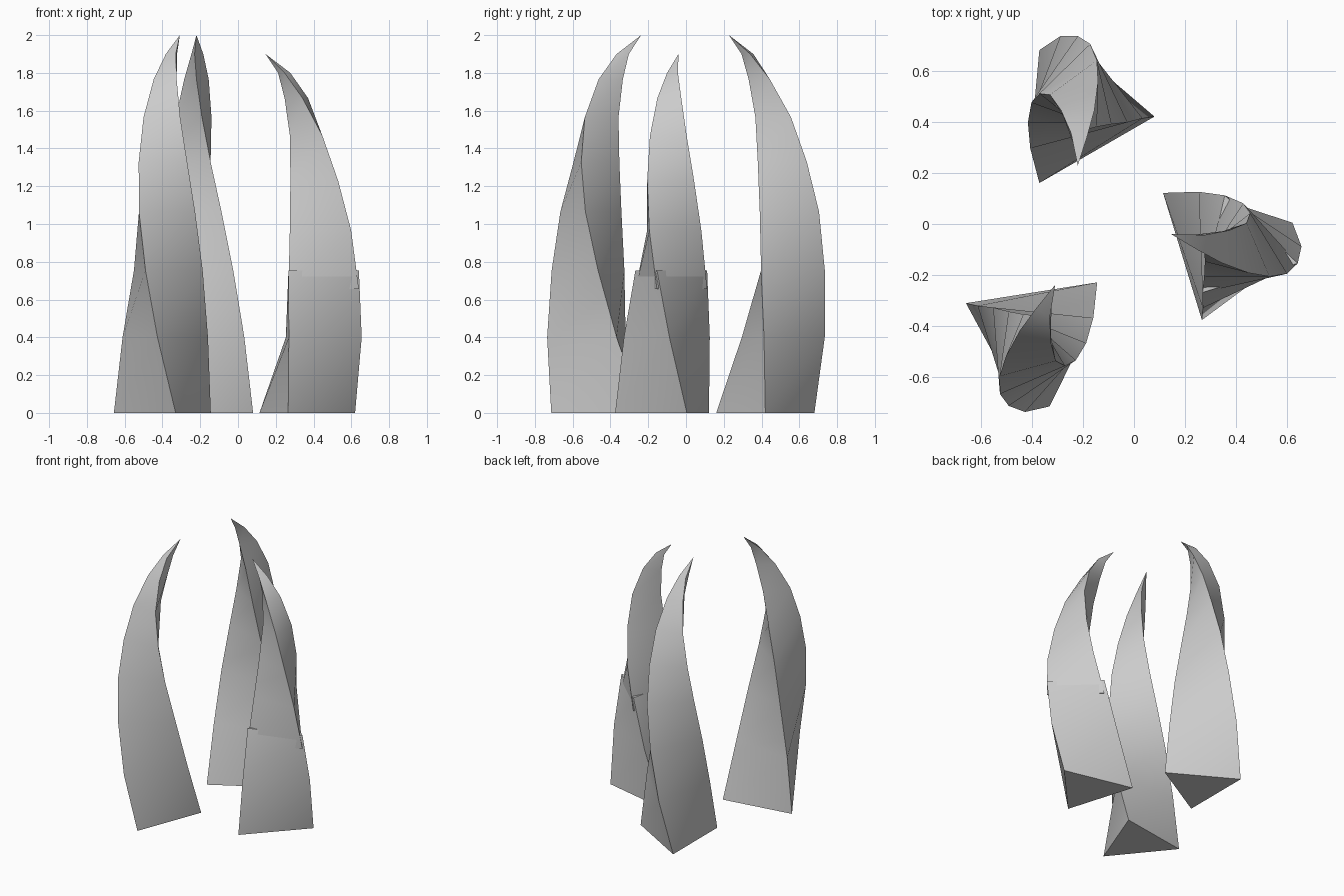
import bpy
import bmesh
from math import radians, cos, sin

cube = bpy.data.objects.get("Cube")
if cube:
    bpy.data.objects.remove(cube, do_unlink=True)

# One plain stone colour
GREY = (0.6, 0.6, 0.6, 1.0)
stone = bpy.data.materials.new("stone_grey")
stone.use_nodes = True
stone.diffuse_color = GREY
bsdf = next(n for n in stone.node_tree.nodes if n.type == 'BSDF_PRINCIPLED')
bsdf.inputs["Base Color"].default_value = GREY

# Spine of a claw: (sideways bend, height) for each level, ending at the tip
SPINE = [(0, 0), (0.061, 0.40), (0.09, 0.755), (0.103, 1.066), (0.09, 1.328),
         (0.056, 1.566), (-0.0135, 1.766), (-0.09, 1.90), (-0.1925, 2.0)]
RADIUS = 0.30
TWIST = -15          # degrees per level
LAST = len(SPINE) - 1


def claw(name, centre, turn, first=0, last=LAST, drop=0.0):
    """Twisting, tapering three-sided spike between two spine levels."""
    bm = bmesh.new()
    t = radians(turn)

    def vert(x, y, z):
        return bm.verts.new((centre[0] + x * cos(t) - y * sin(t),
                             centre[1] + x * sin(t) + y * cos(t), z - drop))

    rings = []
    for k in range(first, last + 1):
        bend, z = SPINE[k]
        if k == LAST:
            rings.append([vert(0, bend, z)])
            continue
        r = RADIUS * (1 - k / LAST)
        angles = [radians(120 * i + TWIST * k) for i in range(3)]
        rings.append([vert(r * cos(a), bend + r * sin(a), z) for a in angles])

    # Walls, split along the diagonal that follows the twist
    for low, high in zip(rings, rings[1:]):
        for i in range(3):
            j = (i + 1) % 3
            if len(high) == 1:
                bm.faces.new((low[i], low[j], high[0]))
            else:
                bm.faces.new((low[i], low[j], high[j]))
                bm.faces.new((low[i], high[j], high[i]))
    # End caps
    bm.faces.new(rings[0][::-1])
    if len(rings[-1]) == 3:
        bm.faces.new(rings[-1])
    bmesh.ops.recalc_face_normals(bm, faces=bm.faces[:])

    mesh = bpy.data.meshes.new(name)
    bm.to_mesh(mesh)
    bm.free()
    mesh.materials.append(stone)
    obj = bpy.data.objects.new(name, mesh)
    bpy.context.collection.objects.link(obj)
    bpy.ops.object.select_all(action='DESELECT')
    obj.select_set(True)
    bpy.context.view_layer.objects.active = obj
    bpy.ops.object.shade_smooth_by_angle(angle=radians(30))
    return obj


# Two whole claws, and one broken claw whose upper part has sunk into its stump
claw("front_right_claw", (-0.377, -0.417), 159)
claw("back_right_claw", (-0.22, 0.42), 0)
claw("left_claw_stump", (0.333, -0.083), -103, last=2)
claw("left_claw_upper", (0.333, -0.083), -103, first=2, drop=0.1)
